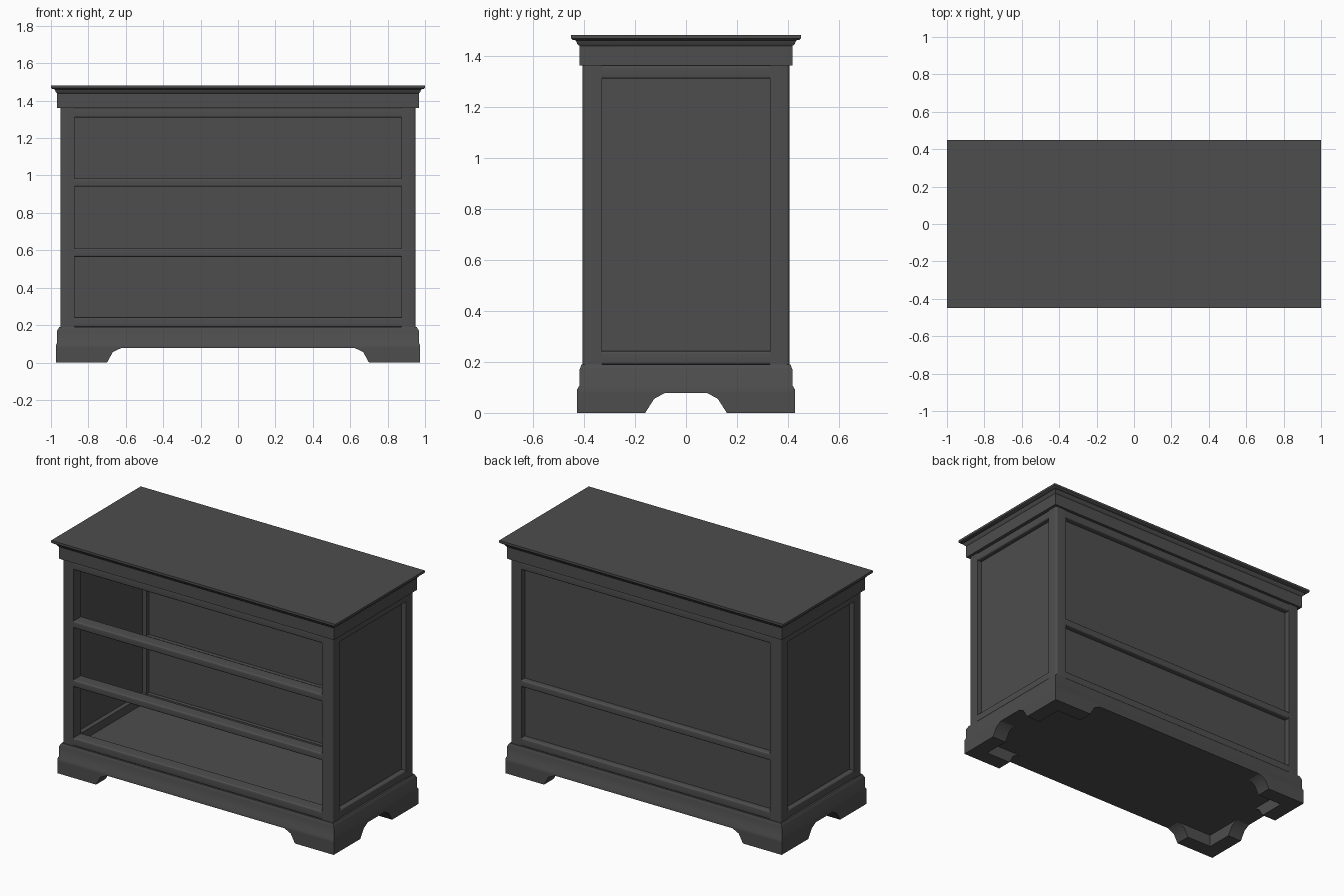
import bpy, bmesh, math
from mathutils import Vector

if "Cube" in bpy.data.objects:
    bpy.data.objects.remove(bpy.data.objects["Cube"])

dark = bpy.data.materials.new("dark_paint")
dark.diffuse_color = (0.075, 0.075, 0.075, 1)
dark.use_nodes = True
dark.node_tree.nodes["Principled BSDF"].inputs["Base Color"].default_value = dark.diffuse_color


def finish(name, bm, mirror=(False, False)):
    bmesh.ops.recalc_face_normals(bm, faces=bm.faces)
    mesh = bpy.data.meshes.new(name)
    bm.to_mesh(mesh)
    bm.free()
    mesh.materials.append(dark)
    ob = bpy.data.objects.new(name, mesh)
    bpy.context.collection.objects.link(ob)
    bpy.ops.object.select_all(action='DESELECT')
    ob.select_set(True)
    bpy.context.view_layer.objects.active = ob
    bpy.ops.object.shade_smooth_by_angle(angle=math.radians(40))
    if any(mirror):
        mod = ob.modifiers.new("Mirror", 'MIRROR')
        mod.use_axis = (mirror[0], mirror[1], False)
        mod.use_mirror_merge = False
    return ob


def loft(name, rings):
    """Stack of rectangles (half x, half y, z), capped at both ends."""
    bm = bmesh.new()
    loops = [[bm.verts.new((sx * hx, sy * hy, z))
              for sx, sy in ((-1, -1), (1, -1), (1, 1), (-1, 1))] for hx, hy, z in rings]
    for a, b in zip(loops, loops[1:]):
        for i in range(4):
            j = (i + 1) % 4
            bm.faces.new((a[i], a[j], b[j], b[i]))
    bm.faces.new(loops[0][::-1])
    bm.faces.new(loops[-1])
    return finish(name, bm)


def prism(name, points, direction, mirror=(False, False)):
    """Extrude a closed planar outline along a direction."""
    bm = bmesh.new()
    face = bm.faces.new([bm.verts.new(p) for p in points])
    out = bmesh.ops.extrude_face_region(bm, geom=[face])
    moved = [v for v in out['geom'] if isinstance(v, bmesh.types.BMVert)]
    bmesh.ops.translate(bm, verts=moved, vec=Vector(direction))
    return finish(name, bm, mirror)


def box(name, x, y, z, mirror=(False, False)):
    pts = [(x[0], y[0], z[0]), (x[1], y[0], z[0]), (x[1], y[1], z[0]), (x[0], y[1], z[0])]
    return prism(name, pts, (0, 0, z[1] - z[0]), mirror)


def arc(cu, cv, r, start, steps=5):
    """Quarter circle of points."""
    return [(cu + r * math.cos(start + math.pi / 2 * i / steps),
             cv + r * math.sin(start + math.pi / 2 * i / steps)) for i in range(steps + 1)]


def rail_outline(inner, outer, z0, z1, r=0.009):
    """Rail cross-section (depth, z) with eased outer edges."""
    return ([(inner, z0)] + arc(outer - r, z0 + r, r, -math.pi / 2)
            + arc(outer - r, z1 - r, r, 0) + [(inner, z1)])


PX, PY = 0.875, 0.33      # inner faces of the posts
OX, OY = 0.95, 0.405      # outer faces of the posts
Z0, Z1 = 0.19, 1.362      # body bottom and top

# Moulded top with overhanging slab and frieze
loft("top_and_cornice", [(0.967, 0.417, Z1), (0.967, 0.417, 1.438), (0.974, 0.426, 1.446),
                         (0.98, 0.432, 1.46), (0.993, 0.445, 1.463), (1.0, 0.45, 1.468),
                         (1.0, 0.45, 1.482)])

# Stepped plinth under the body
loft("plinth", [(0.973, 0.427, 0.077), (0.973, 0.427, 0.092), (0.967, 0.417, 0.108),
                (0.967, 0.417, 0.17), (0.955, 0.41, Z0)])

# Bracket feet, an L of two shaped boards at each corner
for_front = [(0.973, 0), (0.70, 0), (0.67, 0.055), (0.625, 0.077), (0.973, 0.077)]
for_side = [(0.33, 0), (0.16, 0), (0.125, 0.055), (0.085, 0.077), (0.33, 0.077)]
prism("foot_front_board", [(x, 0.33, z) for x, z in for_front], (0, 0.097, 0), (True, True))
prism("foot_side_board", [(0.875, y, z) for y, z in for_side], (0.098, 0, 0), (True, True))

# Corner posts with an eased outer edge
corner = [(x, y, Z0) for x, y in arc(OX - 0.012, OY - 0.012, 0.012, 0)]
prism("corner_post", [(PX, PY, Z0), (OX, PY, Z0)] + corner + [(PX, OY, Z0)],
      (0, 0, Z1 - Z0), (True, True))

# Eased rails: front, back and sides
levels = {"bottom": (Z0, 0.242), "lower": (0.565, 0.61),
          "upper": (0.94, 0.985), "top": (1.31, Z1)}
for label, (a, b) in levels.items():
    outline = rail_outline(PY, OY, a, b)
    prism("front_rail_" + label, [(-PX, -y, z) for y, z in outline], (2 * PX, 0, 0))
    if label != "upper":
        prism("back_rail_" + label, [(-PX, y, z) for y, z in outline], (2 * PX, 0, 0))
    if label in ("bottom", "top"):
        prism("side_rail_" + label,
              [(x, -PY, z) for x, z in rail_outline(PX, OX, a, b)], (0, 2 * PY, 0), (True, False))

# Recessed panels; the front is open
box("side_panel", (0.905, 0.92), (-PY, PY), (0.21, 1.33), (True, False))
box("back_panel", (-PX, PX), (0.355, 0.37), (0.21, 1.33))
